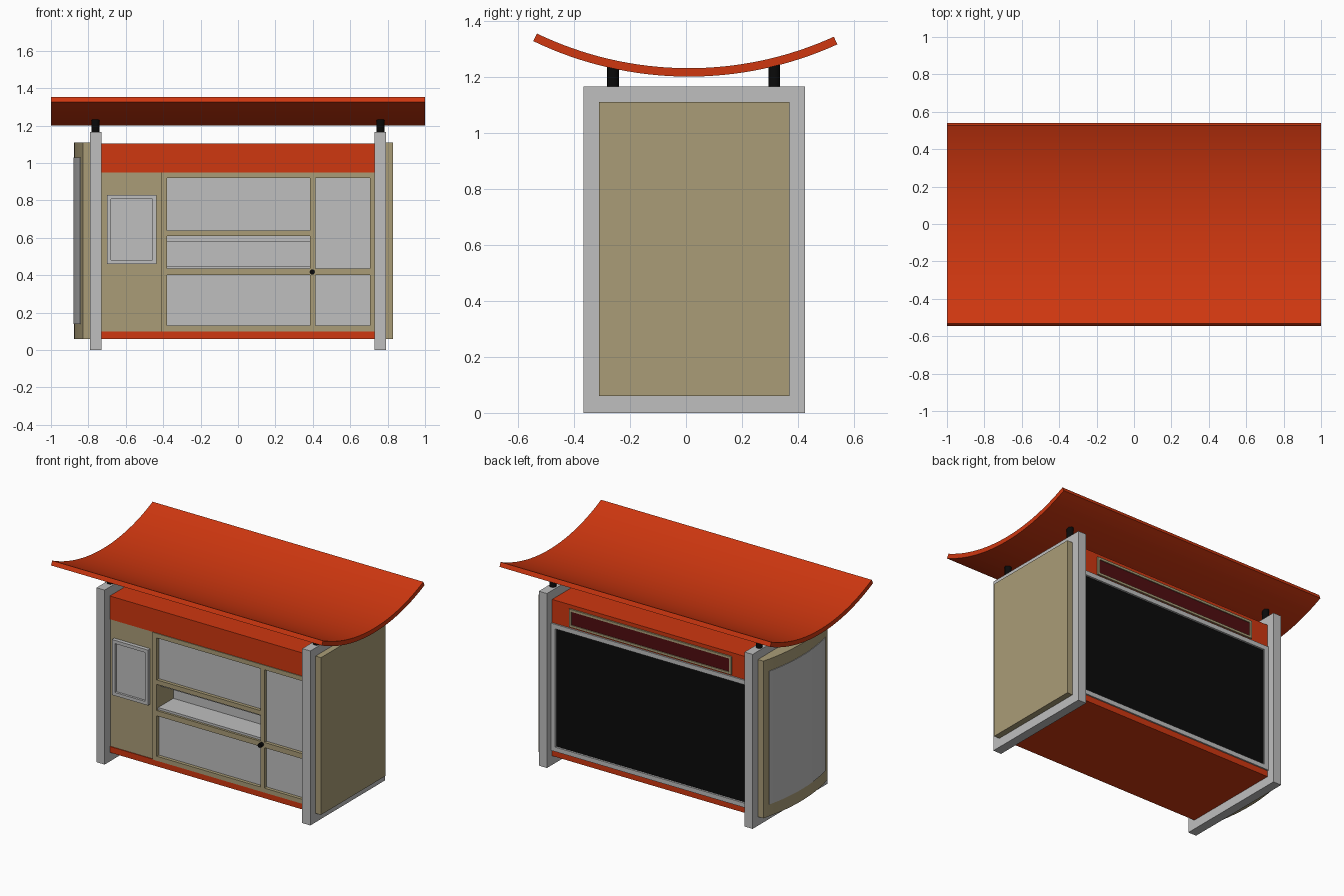
import bpy, bmesh, math

if "Cube" in bpy.data.objects:
    bpy.data.objects.remove(bpy.data.objects["Cube"], do_unlink=True)


def material(name, rgb):
    m = bpy.data.materials.new(name)
    m.use_nodes = True
    m.diffuse_color = (*rgb, 1)
    m.node_tree.nodes["Principled BSDF"].inputs["Base Color"].default_value = (*rgb, 1)
    return m


ORANGE = material("orange", (0.62, 0.038, 0.005))
TAN = material("tan", (0.40, 0.335, 0.185))
GREY = material("light grey", (0.52, 0.52, 0.52))
BLACK = material("black", (0.003, 0.003, 0.003))
RED = material("dark red", (0.08, 0.004, 0.005))


def finish(bm, name, mat, smooth=False):
    bmesh.ops.recalc_face_normals(bm, faces=bm.faces)
    mesh = bpy.data.meshes.new(name)
    bm.to_mesh(mesh)
    bm.free()
    mesh.materials.append(mat)
    ob = bpy.data.objects.new(name, mesh)
    bpy.context.collection.objects.link(ob)
    if smooth:
        bpy.ops.object.select_all(action="DESELECT")
        ob.select_set(True)
        bpy.context.view_layer.objects.active = ob
        bpy.ops.object.shade_smooth_by_angle(angle=math.radians(30))
    return ob


def add_box(bm, x, y, z):
    verts = bmesh.ops.create_cube(bm, size=1)["verts"]
    for v in verts:
        for i, (lo, hi) in enumerate((x, y, z)):
            v.co[i] = lo if v.co[i] < 0 else hi


def box(name, mat, x, y, z):
    bm = bmesh.new()
    add_box(bm, x, y, z)
    return finish(bm, name, mat)


def border(name, mat, x, y, z, w):
    """Rectangular picture-frame of width w lying in the xz plane."""
    bm = bmesh.new()
    for xs in ((x[0], x[0] + w), (x[1] - w, x[1])):
        add_box(bm, xs, y, z)
    for zs in ((z[0], z[0] + w), (z[1] - w, z[1])):
        add_box(bm, (x[0] + w, x[1] - w), y, zs)
    return finish(bm, name, mat)


def prism(name, mat, points, direction):
    """Extrude a closed outline along a direction."""
    bm = bmesh.new()
    face = bm.faces.new([bm.verts.new(p) for p in points])
    new = bmesh.ops.extrude_face_region(bm, geom=[face])["geom"]
    bmesh.ops.translate(bm, vec=direction,
                        verts=[g for g in new if isinstance(g, bmesh.types.BMVert)])
    return finish(bm, name, mat, smooth=True)


def cylinder(name, mat, radius, depth, location, rotation=(0, 0, 0)):
    bm = bmesh.new()
    bmesh.ops.create_cone(bm, cap_ends=True, segments=16, radius1=radius,
                          radius2=radius, depth=depth)
    ob = finish(bm, name, mat, smooth=True)
    ob.location, ob.rotation_euler = location, rotation


def arc(radius, a0, a1, n=32):
    return [(radius * math.sin(a), radius * math.cos(a))
            for a in (a0 + (a1 - a0) * i / n for i in range(n + 1))]


# Curved roof
a0, a1 = -math.asin(0.555 / 1.28), math.asin(0.53 / 1.28)
outline = arc(1.28, a0, a1) + arc(1.25, a1, a0)
prism("roof", ORANGE, [(-1, 0.01 + s, 2.48 - c) for s, c in outline], (2, 0, 0))

# End walls and roof posts
for side, s in (("left", 1), ("right", -1)):
    box(side + "_end_wall", GREY, sorted((0.73 * s, 0.79 * s)), (-0.365, 0.425), (0, 1.165))
    box(side + "_side_panel", TAN, sorted((0.79 * s, 0.83 * s)), (-0.31, 0.37), (0.06, 1.11))
    for place, y in (("front", -0.26), ("back", 0.315)):
        cylinder(f"{side}_{place}_roof_post", BLACK, 0.021, 0.08, (0.762 * s, y, 1.203))

# Bulging display on the right side
half, bulge = 0.34, 0.046
radius = (half ** 2 + bulge ** 2) / (2 * bulge)
centre = -0.83 - bulge + radius


def bulge_points(r, angle, z):
    return [(centre - c, 0.03 + s, z) for s, c in arc(r, -angle, angle)]


full = math.asin(half / radius)
prism("curved_side_panel", TAN, bulge_points(radius, full, 0.06), (0, 0, 1.05))
outer = bulge_points(radius + 0.004, full * 0.87, 0.14)
inner = bulge_points(radius - 0.004, full * 0.87, 0.14)
prism("curved_display", GREY, outer + inner[::-1], (0, 0, 0.89))

# Main body
W = (-0.73, 0.73)
box("body_core", ORANGE, W, (-0.13, 0.36), (0.1, 0.95))
box("upper_fascia", ORANGE, W, (-0.31, 0.37), (0.95, 1.105))
box("floor_base", ORANGE, W, (-0.31, 0.37), (0.06, 0.1))

# Front cabinet with small screen
box("front_cabinet", TAN, (-0.73, -0.38), (-0.305, -0.13), (0.1, 0.95))
border("screen_frame", GREY, (-0.70, -0.435), (-0.33, -0.305), (0.46, 0.83), 0.022)
box("screen", GREY, (-0.678, -0.457), (-0.315, -0.305), (0.482, 0.808))

# Front panes and the service recess
PANE = (-0.293, -0.13)
LEFT, RIGHT = (-0.38, 0.40), (0.40, 0.73)
box("upper_pane", GREY, LEFT, PANE, (0.61, 0.95))
box("lower_pane", GREY, LEFT, PANE, (0.1, 0.435))
box("door_panes", GREY, RIGHT, PANE, (0.1, 0.95))
box("recess_back", GREY, LEFT, (-0.14, -0.13), (0.435, 0.61))
box("recess_top_rail", GREY, LEFT, (-0.27, -0.14), (0.58, 0.61))
box("counter", GREY, LEFT, (-0.30, -0.14), (0.42, 0.45))
box("recess_side", TAN, (0.385, 0.40), (-0.29, -0.14), (0.435, 0.61))

# Front lattice of bars
bm = bmesh.new()
BAR = (-0.315, -0.28)
for x in ((-0.41, -0.38), (0.385, 0.415), (0.705, 0.73)):
    add_box(bm, x, BAR, (0.1, 0.95))
for z in ((0.1, 0.13), (0.4, 0.435), (0.92, 0.95)):
    add_box(bm, (-0.38, 0.385), BAR, z)
    add_box(bm, (0.415, 0.705), BAR, z)
add_box(bm, (-0.38, 0.385), BAR, (0.61, 0.64))
finish(bm, "front_lattice", TAN)
cylinder("door_knob", BLACK, 0.014, 0.03, (0.397, -0.325, 0.418), (math.pi / 2, 0, 0))

# Back board and sign
border("back_frame", GREY, W, (0.35, 0.38), (0.1, 0.95), 0.03)
box("back_board", BLACK, (-0.7, 0.7), (0.355, 0.367), (0.13, 0.92))
border("sign_frame", TAN, (-0.6, 0.6), (0.365, 0.38), (0.96, 1.08), 0.015)
box("sign_plate", RED, (-0.585, 0.585), (0.366, 0.374), (0.975, 1.065))
